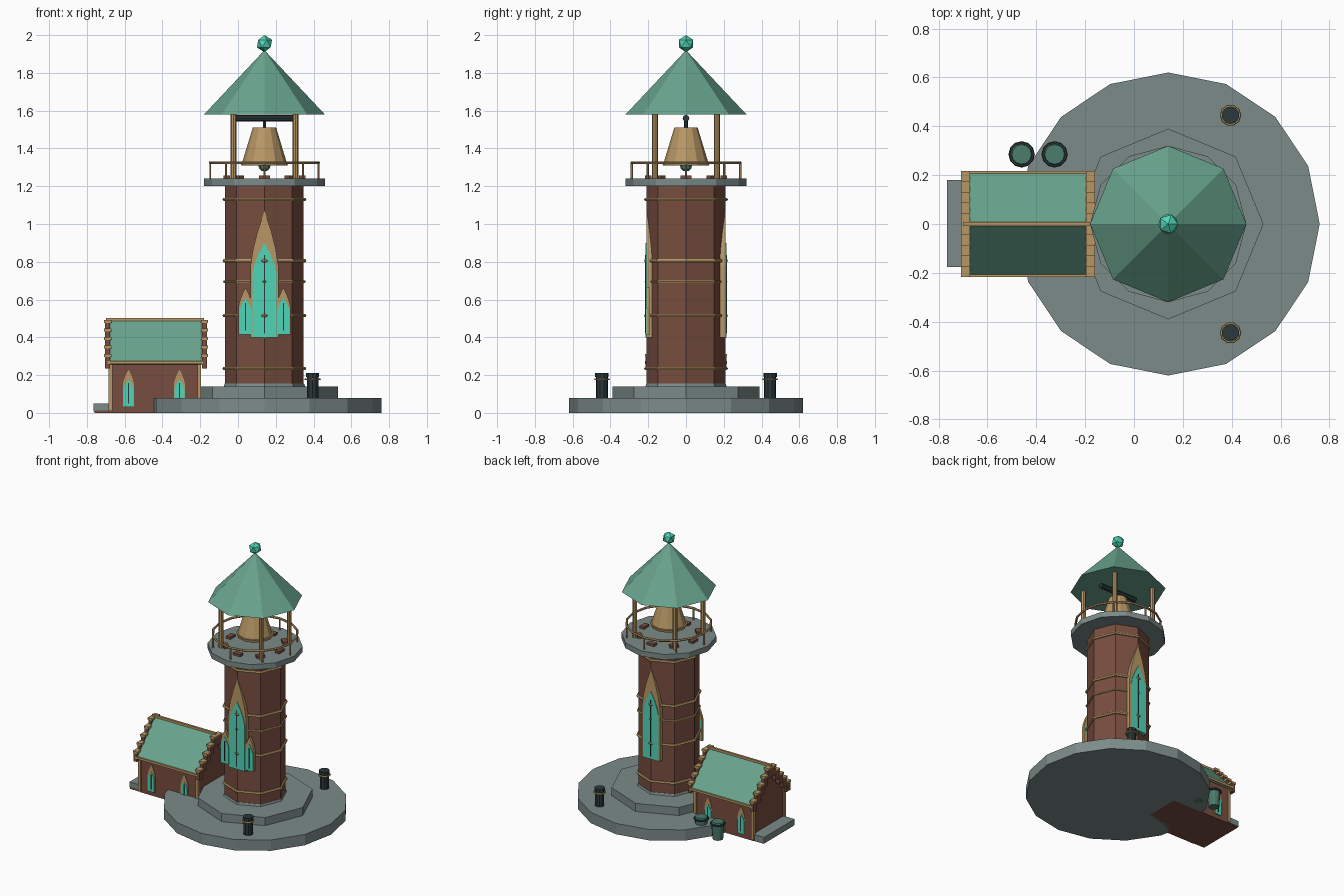
import bpy, bmesh, math
from mathutils import Vector

if "Cube" in bpy.data.objects:
    bpy.data.objects.remove(bpy.data.objects["Cube"])

TX = 0.14  # tower axis


def mat(name, r, g, b):
    m = bpy.data.materials.new(name)
    m.diffuse_color = (r, g, b, 1)
    m.use_nodes = True
    m.node_tree.nodes["Principled BSDF"].inputs["Base Color"].default_value = m.diffuse_color
    return m


BRICK = mat("brick", .19, .075, .05)
GREEN = mat("roof_green", .14, .37, .27)
GOLD = mat("brass", .48, .31, .13)
TEAL = mat("glass_teal", .08, .66, .47)
STONE = mat("stone", .2, .26, .25)
DARK = mat("dark_iron", .025, .04, .045)
BIN = mat("bin_green", .07, .2, .15)


def finish(name, m):
    o = bpy.context.object
    o.name = name
    o.data.materials.append(m)
    return o


def cone(name, m, n, r1, r2, z0, z1, x=TX, y=0):
    bpy.ops.mesh.primitive_cone_add(vertices=n, radius1=r1, radius2=r2, depth=z1 - z0,
                                    location=(x, y, (z0 + z1) / 2))
    return finish(name, m)


def box(name, m, x0, x1, y0, y1, z0, z1, rot=0):
    bpy.ops.mesh.primitive_cube_add(size=1, location=((x0 + x1) / 2, (y0 + y1) / 2, (z0 + z1) / 2),
                                    rotation=(0, 0, rot))
    bpy.context.object.scale = (x1 - x0, y1 - y0, z1 - z0)
    return finish(name, m)


def ring(name, m, n, R, r, z, x=TX, y=0):
    bpy.ops.mesh.primitive_torus_add(major_segments=n, minor_segments=6, major_radius=R,
                                     minor_radius=r, location=(x, y, z))
    return finish(name, m)


def prism(name, m, pts, a, b):
    """Extrude a closed outline of 3D points from a to b along the vector b - a."""
    bm = bmesh.new()
    f = bm.faces.new([bm.verts.new(Vector(p) + Vector(a)) for p in pts])
    g = bmesh.ops.extrude_face_region(bm, geom=[f])
    bmesh.ops.translate(bm, vec=Vector(b) - Vector(a),
                        verts=[v for v in g["geom"] if isinstance(v, bmesh.types.BMVert)])
    bmesh.ops.recalc_face_normals(bm, faces=bm.faces)
    me = bpy.data.meshes.new(name)
    bm.to_mesh(me)
    bm.free()
    o = bpy.data.objects.new(name, me)
    bpy.context.collection.objects.link(o)
    me.materials.append(m)
    return o


def lancet(name, m, x, w, z0, spring, tip, y0, y1):
    h = tip - spring
    half = [(w, z0), (w, spring), (w * .82, spring + h * .3), (w * .5, spring + h * .62)]
    pts = half + [(0, tip)] + [(-a, b) for a, b in reversed(half)]
    prism(name, m, [(x + a, 0, b) for a, b in pts], (0, y0, 0), (0, y1, 0))


def window(name, x, w, z0, spring, tip, gspring, gtip, side, y_in, y_out):
    lancet(name + "_frame", GOLD, x, w * 1.15, z0, gspring, gtip, side * y_in, side * y_out)
    lancet(name + "_glass", TEAL, x, w, z0, spring, tip, side * y_in, side * (y_out + .004))
    ya, yb = sorted((side * y_out, side * (y_out + .007)))
    box(name + "_mullion", DARK, x - .003, x + .003, ya, yb, z0 + .02, spring + (tip - spring) * .6)


# Stone base
cone("base_disc", STONE, 16, .62, .62, 0, .08)
cone("base_step", STONE, 8, .39, .39, .08, .14)
cone("tower_footing", STONE, 8, .215, .21, .14, .155)

# Tower shaft and bands
cone("tower_shaft", BRICK, 8, .208, .208, .15, 1.2)
for z, r in ((.235, .01), (.515, .01), (.695, .007), (.805, .01), (1.13, .01)):
    ring("tower_band", GOLD, 8, .212, r, z)

# Tower windows: tall lancet front and back, small side lights on the front
for s in (-1, 1):
    window("tall_window", TX, .064, .4, .74, .9, .78, 1.07, s, .18, .21)
for dx in (-.1, .1):
    window("small_window", TX + dx, .033, .415, .54, .61, .56, .665, -1, .19, .21)

# Balcony, railing and floor blocks
cone("balcony", STONE, 12, .32, .32, 1.2, 1.24)
ring("handrail", GOLD, 16, .287, .008, 1.325)
for i in range(8):
    a = i * math.pi / 4
    c, s = math.cos(a), math.sin(a)
    cone("rail_post", GOLD, 6, .006, .006, 1.24, 1.325, TX + .287 * c, .287 * s)
    bx, by = TX + .2 * c, .2 * s
    box("floor_block", BRICK, bx - .018, bx + .018, by - .03, by + .03, 1.24, 1.257, a)

# Roof columns
for i in range(4):
    a = math.pi / 4 + i * math.pi / 2
    cone("roof_column", GOLD, 8, .016, .016, 1.24, 1.59, TX + .232 * math.cos(a), .232 * math.sin(a))

# Bell, clapper and beam
cone("bell", GOLD, 12, .118, .062, 1.325, 1.51)
cone("bell_rim", GOLD, 12, .122, .127, 1.31, 1.33)
bpy.ops.mesh.primitive_uv_sphere_add(segments=8, ring_count=6, radius=.032, location=(TX, 0, 1.31))
finish("clapper", BIN)
beam = cone("bell_beam", DARK, 8, .018, .018, 1.41, 1.71)
beam.location.z = 1.56
beam.rotation_euler = (0, math.pi / 2, 0)
cone("bell_hanger", DARK, 6, .01, .01, 1.5, 1.56)

# Roof and finial
cone("tower_roof", GREEN, 8, .32, 0, 1.58, 1.92)
bpy.ops.mesh.primitive_ico_sphere_add(subdivisions=1, radius=.045, location=(TX, 0, 1.955))
finish("finial", TEAL)

# Cottage body with pitched gables
prism("cottage_walls", BRICK, [(0, -.18, 0), (0, .18, 0), (0, .18, .28), (0, 0, .475), (0, -.18, .28)],
      (-.675, 0, 0), (-.205, 0, 0))
box("door_slab", STONE, -.765, -.67, -.175, .18, .008, .05)
box("cottage_plinth", BRICK, -.76, -.2, -.176, .176, 0, .012)
for s in (-1, 1):
    # Roof slope, eave trim, corner strips
    prism("cottage_roof", GREEN, [(0, s * .215, .265), (0, 0, .495), (0, 0, .465), (0, s * .195, .255)],
          (-.69, 0, 0), (-.185, 0, 0))
    y0, y1 = sorted((s * .2, s * .217))
    box("eave_trim", GOLD, -.69, -.185, y0, y1, .258, .274)
    for x in (-.675, -.205):
        box("corner_strip", GOLD, x - .01, x + .01, s * .178 - .01, s * .178 + .01, .01, .27)
    # Cottage windows
    for x in (-.58, -.31):
        window("cottage_window", x, .026, .03, .13, .175, .15, .23, s, .165, .184)
    # Crow-stepped gables
    for x in (-.69, -.178):
        for i in range(5):
            ya, yb = sorted((s * (.215 - .043 * i), s * (.172 - .043 * i)))
            z = .275 + .045 * i
            box("gable_step", BRICK, x - .013, x + .013, ya, yb, z - .04, z + .026)
            box("gable_step_cap", GOLD, x - .019, x + .019, ya - .002, yb + .002, z + .02, z + .036)
ridge = box("ridge_cap", GOLD, -.7, -.18, -.008, .008, .485, .503)

# Bins behind the cottage
for x in (-.46, -.325):
    cone("bin_body", BIN, 12, .036, .044, 0, .115, x, .285)
    ring("bin_rim", DARK, 12, .047, .007, .115, x, .285)
    cone("bin_lid", BIN, 12, .046, .04, .115, .13, x, .285)

# Bollards on the base
for y in (-.445, .445):
    cone("bollard", DARK, 10, .032, .032, .08, .2, .395, y)
    cone("bollard_cap", DARK, 10, .036, .036, .19, .21, .395, y)
    ring("bollard_band", GOLD, 10, .038, .006, .178, .395, y)
